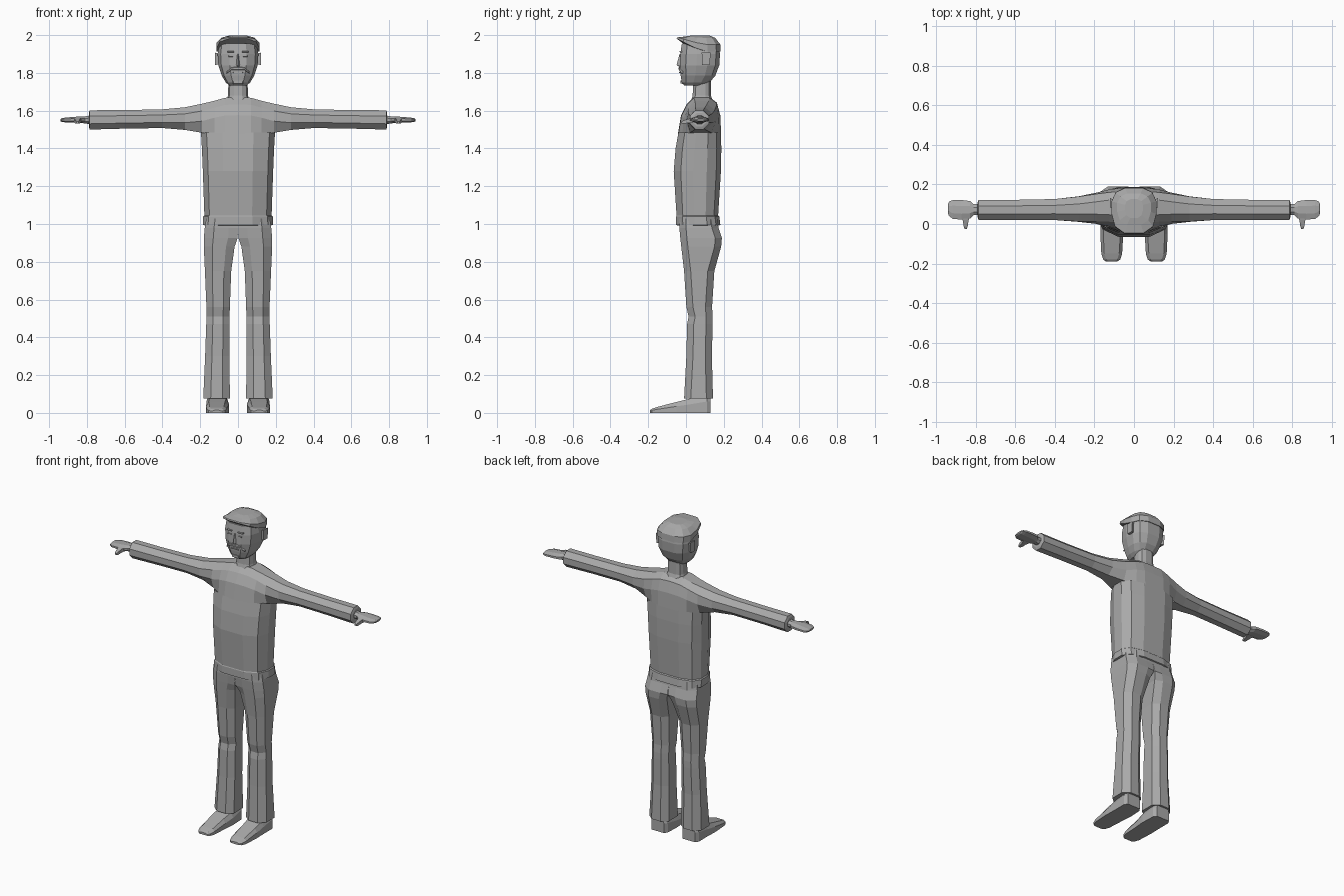
import bpy, bmesh

if "Cube" in bpy.data.objects:
    bpy.data.objects.remove(bpy.data.objects["Cube"])

mat = bpy.data.materials.new("plain grey")
mat.diffuse_color = (0.4, 0.4, 0.4, 1)
mat.use_nodes = True
mat.node_tree.nodes["Principled BSDF"].inputs["Base Color"].default_value = mat.diffuse_color


def loft(name, rings, cap_start=False, cap_end=True, mirror=False, skip=None):
    """Skin equal-sized point rings; skip(centre) drops hidden faces."""
    bm = bmesh.new()
    vr = [[bm.verts.new(p) for p in r] for r in rings]
    n = len(rings[0])
    for a, b in zip(vr, vr[1:]):
        for i in range(n):
            j = (i + 1) % n
            bm.faces.new((a[i], a[j], b[j], b[i]))
    if cap_start:
        bm.faces.new(vr[0][::-1])
    if cap_end:
        bm.faces.new(vr[-1])
    if skip:
        hidden = [f for f in bm.faces if skip(f)]
        bmesh.ops.delete(bm, geom=hidden, context='FACES')
    bmesh.ops.remove_doubles(bm, verts=bm.verts, dist=0.0002)
    bmesh.ops.recalc_face_normals(bm, faces=bm.faces)
    # make sure open shells point outward
    mid = sum((f.calc_center_median() for f in bm.faces), bm.verts[:][0].co * 0) / len(bm.faces)
    if sum(f.normal.dot(f.calc_center_median() - mid) * f.calc_area() for f in bm.faces) < 0:
        bmesh.ops.reverse_faces(bm, faces=bm.faces)
    me = bpy.data.meshes.new(name)
    bm.to_mesh(me)
    bm.free()
    me.materials.append(mat)
    ob = bpy.data.objects.new(name, me)
    bpy.context.collection.objects.link(ob)
    if mirror:
        m = ob.modifiers.new("mirror", 'MIRROR')
        m.use_clip = True
    return ob


def body_ring(z, hw, yf, yb, slope=0.0):
    """Twelve-sided horizontal section; slope lifts the front."""
    d = yb - yf
    half = [(.42, 0), (.85, .15), (1, .42), (1, .7), (.82, .9), (.4, 1)]
    pts = [(u * hw, yf + v * d) for u, v in half]
    pts += [(-x, y) for x, y in reversed(pts)]
    return [(x, y, z + max(0, .09 - y) * slope) for x, y in pts]


def oct_x(x, yf, yb, zb, zt, w=1.0):
    """Section across x; w blends from shoulder arch to octagon."""
    arch = [(0, 0), (.07, .5), (.2, .8), (.36, 1), (.72, 1), (.9, .85), (.98, .5), (1, 0)]
    octo = [(.3, 0), (0, .3), (0, .7), (.3, 1), (.7, 1), (1, .7), (1, .3), (.7, 0)]
    out = []
    for (a, b), (c, d) in zip(arch, octo):
        u, v = a + (c - a) * w, b + (d - b) * w
        out.append((x, yf + u * (yb - yf), zb + v * (zt - zb)))
    return out


def leg_ring(z, xi, xo, yf, yb, ci=.03):
    c, w = .035, (xo - xi) * .28
    return [(xi, yf + ci, z), (xi + w, yf, z), (xo - w, yf, z), (xo, yf + c, z),
            (xo, yb - c, z), (xo - w, yb, z), (xi + w, yb, z), (xi, yb - ci, z)]


def box(name, x0, x1, y0, y1, z0, z1, taper=0.0, mirror=False):
    """Block whose front face is inset by taper."""
    t = taper
    front = [(x0 + t, y0, z0 + t), (x1 - t, y0, z0 + t), (x1 - t, y0, z1 - t), (x0 + t, y0, z1 - t)]
    back = [(x0, y1, z0), (x1, y1, z0), (x1, y1, z1), (x0, y1, z1)]
    return loft(name, [front, back], True, True, mirror)


# Shirt: hem band and trunk
loft("shirt_trunk", [body_ring(*r) for r in [
    (1.035, .165, -.04, .165), (.992, .172, -.045, .175), (.995, .186, -.052, .182),
    (1.04, .184, -.052, .176), (1.045, .178, -.05, .17), (1.28, .186, -.065, .185),
    (1.40, .191, -.055, .187), (1.485, .196, -.04, .185)]], cap_end=False)

# Shoulders and sleeves, open where they meet the trunk
loft("shoulders_and_sleeves", [oct_x(*r) for r in [
    (0, -.042, .186, 1.48, 1.672, 0), (.07, -.04, .186, 1.48, 1.668, 0),
    (.125, -.025, .178, 1.48, 1.652, .1), (.19, -.005, .16, 1.483, 1.637, .5),
    (.28, .01, .14, 1.498, 1.618, .9), (.4, .02, .126, 1.508, 1.607, 1),
    (.6, .021, .122, 1.505, 1.603, 1), (.785, .02, .122, 1.5, 1.602, 1),
    (.79, .035, .108, 1.515, 1.588, 1)]],
    mirror=True, skip=lambda f: abs(f.calc_center_median().z - 1.48) < .003
    and f.calc_center_median().x < .17)

# Hands and thumbs
loft("hand", [oct_x(*r) for r in [
    (.78, .045, .1, 1.528, 1.575), (.81, .045, .1, 1.532, 1.57), (.828, .028, .116, 1.535, 1.57),
    (.87, .022, .121, 1.537, 1.567), (.915, .026, .121, 1.538, 1.563),
    (.934, .04, .113, 1.541, 1.56), (.94, .055, .1, 1.545, 1.556)]], mirror=True)
loft("thumb", [[(x - w, y, z - h), (x + w, y, z - h), (x + w, y, z + h), (x - w, y, z + h)]
               for x, y, z, w, h in [(.848, .05, 1.552, .026, .012), (.85, .02, 1.547, .015, .011),
                                     (.85, -.012, 1.54, .01, .009), (.85, -.024, 1.538, .006, .005)]],
     mirror=True)

# Trousers
loft("trousers", [leg_ring(*r) for r in [
    (1.03, 0, .168, -.035, .165, 0), (.98, 0, .176, -.035, .172, 0), (.925, .002, .181, -.03, .19, .004),
    (.88, .018, .181, -.025, .186, .02), (.75, .036, .175, -.01, .15), (.56, .043, .167, .002, .138),
    (.51, .045, .166, .014, .141), (.47, .045, .168, .006, .141), (.3, .045, .174, .002, .137),
    (.075, .043, .184, -.01, .143)]],
    mirror=True, skip=lambda f: abs(f.normal.x) >= 0 and f.calc_center_median().x < .0015)

# Shoes
loft("shoe", [[(xi, y, 0), (xo, y, 0), (xo, y, z * .6), (xo - .015, y, z), (xi + .015, y, z), (xi, y, z * .6)]
              for y, xi, xo, z in [(.13, .065, .155, .1), (.11, .052, .168, .1), (.02, .048, .168, .075),
                                   (-.05, .054, .17, .058), (-.15, .06, .165, .032),
                                   (-.18, .07, .155, .022), (-.19, .085, .14, .014)]],
     True, mirror=True)

# Neck and head
loft("neck", [body_ring(*r) for r in [
    (1.645, .062, .025, .145), (1.68, .053, .035, .132), (1.77, .05, .04, .132)]], cap_end=False)
loft("head", [body_ring(*r) for r in [
    (1.732, .045, -.008, .1), (1.75, .065, -.022, .125), (1.785, .086, -.028, .155),
    (1.84, .104, -.033, .176), (1.9, .108, -.03, .18), (1.955, .1, -.022, .172)]], True)

# Hair with a raised front
loft("hair", [body_ring(*r) for r in [
    (1.915, .1, -.02, .17, .4), (1.912, .113, -.05, .184, .5), (1.95, .113, -.046, .182, .28),
    (1.985, .085, -.005, .155, .08), (1.998, .045, .03, .125)]], cap_start=True)

# Ears and face features
loft("ear", [[(x, y0, z0), (x, y1, z0), (x, y1 + .006, z1), (x, y0 - .003, z1)]
             for x, y0, y1, z0, z1 in [(.1, .088, .115, 1.845, 1.9), (.122, .086, .125, 1.842, 1.908)]],
     mirror=True)
loft("nose", [[(-w, -.025, z), (0, y, z), (w, -.025, z)]
              for w, y, z in [(.007, -.034, 1.9), (.014, -.05, 1.842), (.012, -.036, 1.832)]], True)
loft("moustache", [[(x, y, z - h), (x, y - .012, z - h * .5), (x, y - .012, z + h * .5), (x, y, z + h)]
                   for x, y, z, h in [(0, -.028, 1.824, .01), (.035, -.026, 1.822, .009),
                                      (.062, -.015, 1.8, .005)]], mirror=True)
box("mouth", -.028, .028, -.036, -.02, 1.796, 1.808, .004)
box("chin", -.03, .03, -.028, 0, 1.738, 1.765, .006)
box("eye", .024, .05, -.036, -.02, 1.884, 1.893, .002, True)
box("eyebrow", .02, .056, -.037, -.02, 1.908, 1.916, .002, True)
